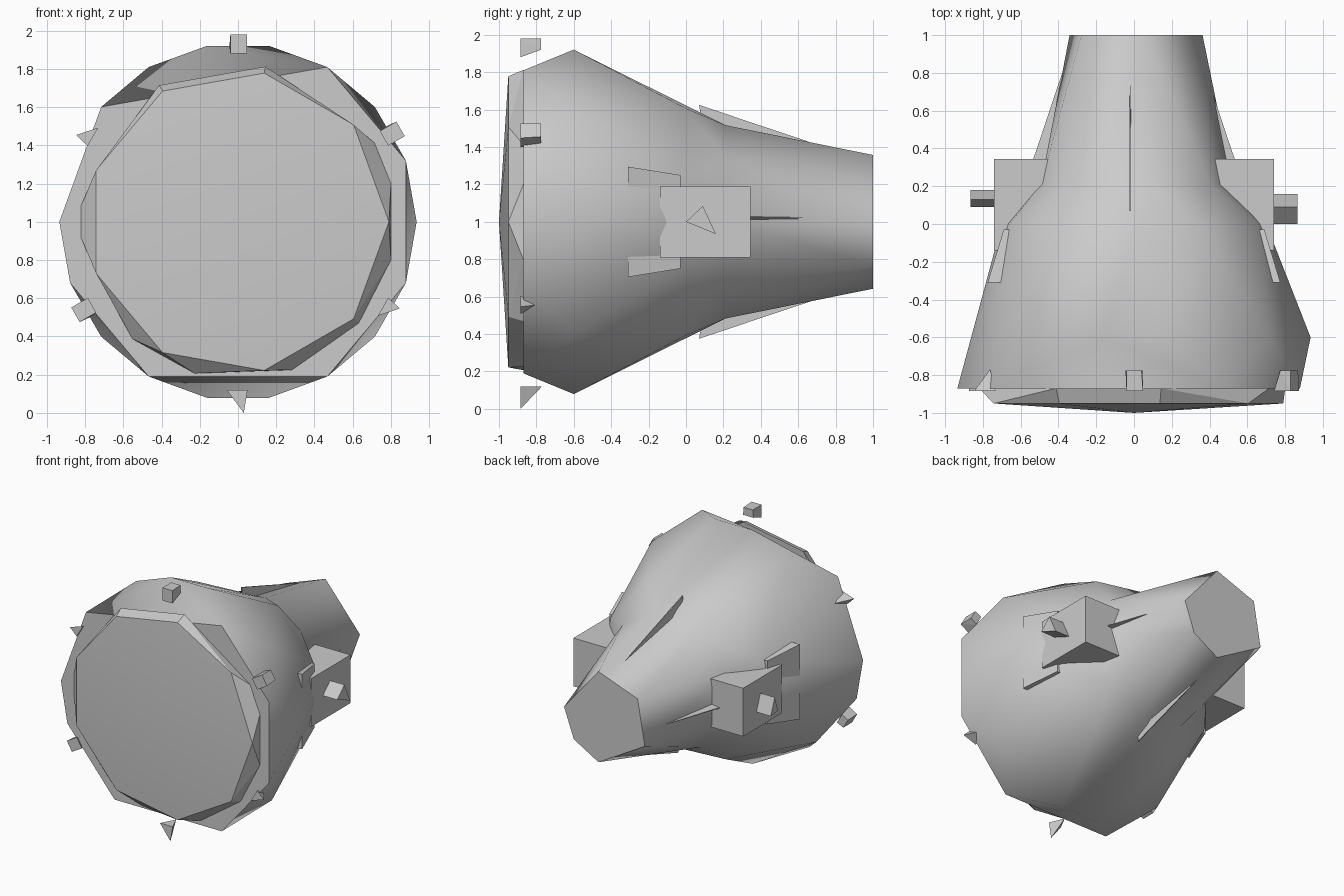
import bpy, bmesh
from math import sin, cos, radians
from mathutils import Vector

if "Cube" in bpy.data.objects:
    bpy.data.objects.remove(bpy.data.objects["Cube"])

CZ = 1.0  # height of the lamp axis


def ring(y, r, angles):
    return [(r * cos(radians(a)), y, CZ + r * sin(radians(a))) for a in angles]


def hulls(name, groups, smooth=None, open_y=()):
    """One object from convex solids; flat caps on an open_y plane are removed and seams welded."""
    bm = bmesh.new()
    for points in groups:
        verts = [bm.verts.new(p) for p in points]
        res = bmesh.ops.convex_hull(bm, input=verts)
        inner = {g for g in res["geom_interior"] if isinstance(g, bmesh.types.BMVert)}
        bmesh.ops.delete(bm, geom=list(inner), context='VERTS')
    caps = [f for f in bm.faces
            if any(all(abs(v.co.y - y) < 1e-4 for v in f.verts) for y in open_y)]
    bmesh.ops.delete(bm, geom=caps, context='FACES')
    bmesh.ops.remove_doubles(bm, verts=bm.verts, dist=1e-4)
    bmesh.ops.recalc_face_normals(bm, faces=bm.faces)
    return finish(name, bm, smooth)


def finish(name, bm, smooth=None):
    me = bpy.data.meshes.new(name)
    bm.to_mesh(me)
    bm.free()
    ob = bpy.data.objects.new(name, me)
    bpy.context.collection.objects.link(ob)
    if smooth:
        bpy.ops.object.select_all(action='DESELECT')
        ob.select_set(True)
        bpy.context.view_layer.objects.active = ob
        bpy.ops.object.shade_smooth_by_angle(angle=radians(smooth))
    return ob


def box_points(x0, x1, y0, y1, z0, z1):
    return [(x, y, z) for x in (x0, x1) for y in (y0, y1) for z in (z0, z1)]


def axes(deg):
    """Outward and tangential directions around the lamp axis."""
    a = radians(deg)
    return Vector((cos(a), 0, sin(a))), Vector((-sin(a), 0, cos(a)))


nine = range(0, 360, 40)
neck_ring = ring(0.21, 0.525, nine)
rim = ring(-0.87, 0.935, (20, 60, 140, 180, 200, 240, 300, 340))

# housing: irregular low-poly bowl, then a neck tapering to a six-sided end
bowl = (rim + ring(-0.6, 0.935, (0, 40, 80, 100, 120, 220, 260, 280, 320))
        + ring(0.0, 0.70, (0, 20, 60, 120, 160, 180, 200, 240, 300, 340)) + neck_ring)
neck = neck_ring + ring(1.0, 0.363, (0, 80, 140, 200, 280, 320))
hulls("housing", [bowl, neck], smooth=60, open_y=(-0.87, 0.21))

# flat front flange closing the bowl
bm = bmesh.new()
bm.faces.new([bm.verts.new(p) for p in rim]).normal_update()
for f in bm.faces:
    if f.normal.y > 0:
        f.normal_flip()
finish("front_flange", bm)

# lens: shallow cone with a stepped rim
hulls("lens", [
    ring(-0.87, 0.825, (14, 30, 80, 120, 174, 186, 228, 254, 290, 320, 346))
    + ring(-0.95, 0.79, nine) + [(0, -1.0, CZ)]], smooth=20, open_y=(-0.87,))

# side blocks, plates and knobs
for s, side in ((1, "right"), (-1, "left")):
    hulls(side + "_block", [box_points(s * 0.40, s * 0.74, -0.14, 0.345, 0.81, 1.19)])
    plate = []
    for sz in (-1, 1):
        plate += [(s * x, -0.31, CZ + sz * 0.295) for x in (0.775, 0.70)]
        plate += [(s * x, -0.03, CZ + sz * 0.25) for x in (0.69, 0.60)]
    hulls(side + "_plate", [plate])
    tri = ((0.0, 1.0), (0.09, 1.085), (0.16, 0.935)) if s > 0 else \
          ((0.09, 0.95), (0.13, 1.07), (0.18, 0.94))
    hulls(side + "_knob", [[(s * x, y, z) for x in (0.70, 0.865) for y, z in tri]])

# thin triangular cooling fins around the neck
for i in range(4):
    out, tan = axes(90 * i)
    base = 0.025 if i % 2 == 0 else 0.006
    pts = []
    for r, y, w in ((0.625, 0.07, 0.004), (0.43, 0.10, base), (0.38, 0.80, 0.002)):
        for t in (-w, w):
            pts.append(out * r + tan * (t + 0.02) + Vector((0, y, CZ)))
    hulls(f"fin_{i}", [pts])

# clips around the front rim: wedges on three, pointed on three
for i in range(6):
    out, tan = axes(90 + 60 * i)
    if i in (0, 2, 5):
        local = [(t, -0.885, r) for t in (-0.048, 0.04) for r in (0.88, 0.98)]
        local += [(0.045, -0.775, 0.92), (-0.045, -0.775, 0.92),
                  (0.04, -0.775, 0.98), (-0.04, -0.775, 0.98)]
    else:
        local = [(-0.06, -0.885, 0.88), (0.05, -0.885, 0.88), (0, -0.77, 0.88),
                 (0.03, -0.885, 1.0 if i == 3 else 0.96)]
    hulls(f"rim_clip_{i}", [[out * r + tan * t + Vector((0, y, CZ)) for t, y, r in local]])
